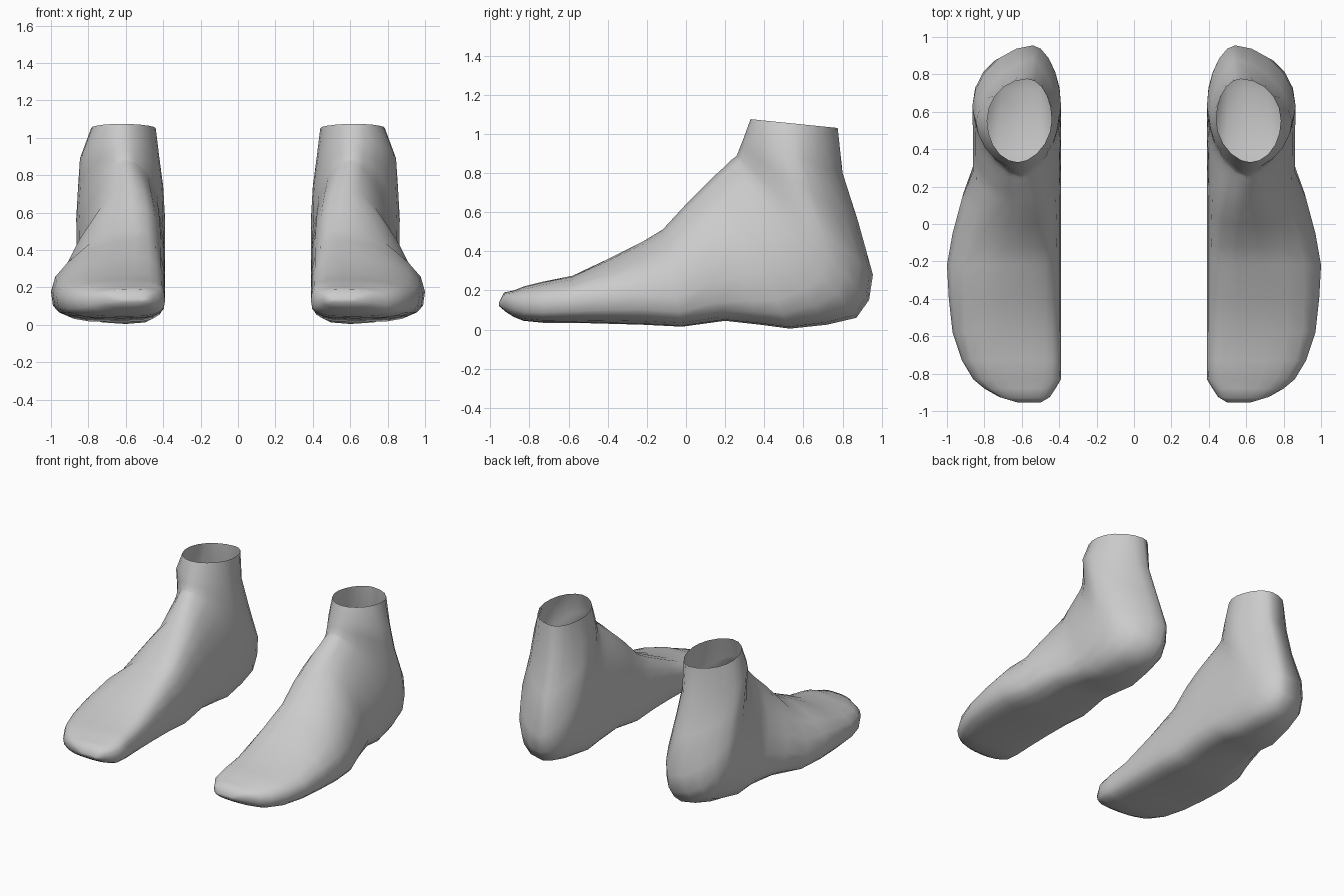
import bpy
import bmesh
import math

if "Cube" in bpy.data.objects:
    bpy.data.objects.remove(bpy.data.objects["Cube"], do_unlink=True)

SEGMENTS = 20

skin = bpy.data.materials.new("plain grey")
skin.use_nodes = True
grey = (0.6, 0.6, 0.6, 1)
skin.diffuse_color = grey
skin.node_tree.nodes["Principled BSDF"].inputs["Base Color"].default_value = grey

# Section ends in side profile, from the toes, around the heel, to the ankle:
# (upper y, upper z, lower y, lower z)
profile = [
    (-.955, .14, -.955, .12), (-.93, .19, -.92, .09), (-.88, .2, -.88, .065),
    (-.83, .22, -.83, .045), (-.73, .245, -.73, .035), (-.58, .275, -.58, .035),
    (-.4, .36, -.4, .03), (-.22, .45, -.22, .025), (-.12, .51, -.02, .015),
    (0, .64, .2, .045), (.09, .73, .38, .025), (.15, .79, .53, .005),
    (.2, .835, .72, .025), (.23, .865, .87, .06), (.25, .88, .935, .15),
    (.26, .89, .955, .28), (.275, .93, .88, .55), (.295, .98, .8, .8),
    (.33, 1.075, .775, 1.03),
]

# Other section properties, keyed by section number
outer_side = [(0, .62), (1, .72), (2, .8), (3, .86), (4, .92), (5, .97), (6, .99),
              (7, 1), (8, .97), (9, .92), (10, .86), (15, .865), (17, .845), (18, .785)]
inner_side = [(0, .5), (1, .45), (2, .42), (3, .39), (15, .39), (16, .4), (18, .44)]
upper_ridge = [(0, .56), (8, .55), (12, .6), (18, .62)]
lower_ridge = [(0, .56), (6, .65), (11, .6), (15, .54), (18, .57)]
widest = [(0, .5), (5, .48), (8, .3), (11, .36), (16, .5), (18, .5)]
outer_power = [(0, .8), (4, .75), (7, 1.05), (11, 1.15), (16, 1.25), (18, 1)]
inner_power = [(0, .8), (4, .6), (9, .75), (13, 1), (16, 1.15), (18, 1.1)]
lower_power = [(0, .8), (4, .6), (11, .6), (13, .85), (15, 1.1), (16, 1.3),
               (17, 1.25), (18, 1)]


def at(keys, i):
    """Linear interpolation between keyed sections."""
    for (a, va), (b, vb) in zip(keys, keys[1:]):
        if i <= b:
            return va + (vb - va) * (i - a) / (b - a)
    return keys[-1][1]


def section(i):
    """One closed outline of the foot, rounded differently in each quarter."""
    ty, tz, by, bz = profile[i]
    mid = at(widest, i)
    points = []
    for k in range(SEGMENTS):
        angle = math.tau * k / SEGMENTS
        c, s = math.cos(angle), math.sin(angle)
        upper, outward = s > 0, c > 0
        if upper:
            power = at(outer_power if outward else inner_power, i)
        else:
            power = at(lower_power, i)
        ridge = at(upper_ridge if upper else lower_ridge, i)
        edge = at(outer_side if outward else inner_side, i)
        x = ridge + (edge - ridge) * abs(c) ** power
        rise = abs(s) ** power
        v = mid + (1 - mid) * rise if upper else mid * (1 - rise)
        points.append((x, by + (ty - by) * v, bz + (tz - bz) * v))
    return points


def build_foot(name, side):
    bm = bmesh.new()
    rings = [[bm.verts.new((side * x, y, z)) for x, y, z in section(i)]
             for i in range(len(profile))]
    for a, b in zip(rings, rings[1:]):
        for k in range(SEGMENTS):
            n = (k + 1) % SEGMENTS
            bm.faces.new((a[k], a[n], b[n], b[k]))
    # closed toe tip, open ankle
    bm.faces.new(rings[0])
    bmesh.ops.recalc_face_normals(bm, faces=bm.faces)
    for face in bm.faces:
        face.smooth = True
    mesh = bpy.data.meshes.new(name)
    bm.to_mesh(mesh)
    bm.free()
    mesh.materials.append(skin)
    foot = bpy.data.objects.new(name, mesh)
    bpy.context.collection.objects.link(foot)


build_foot("left_foot", 1)
build_foot("right_foot", -1)
